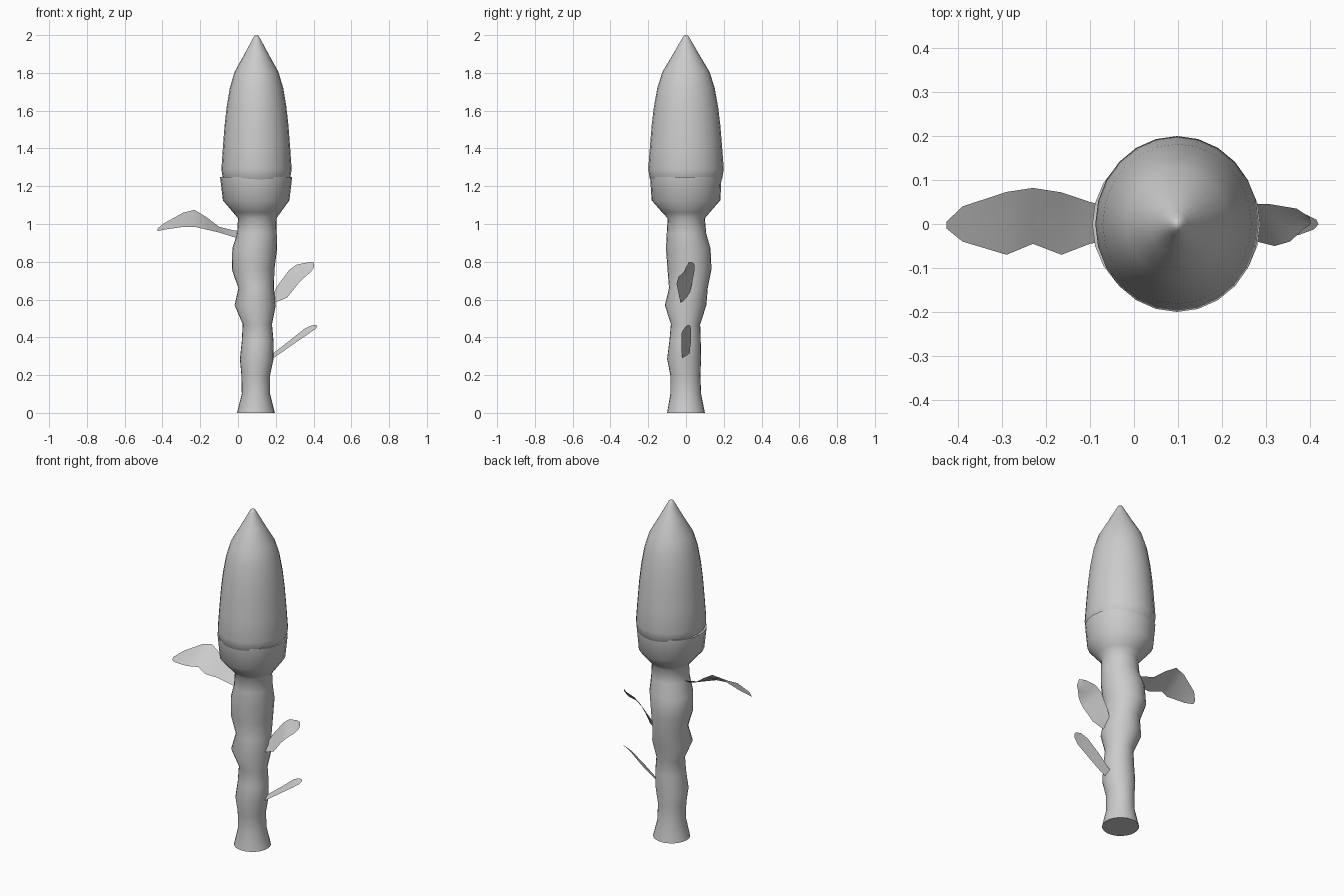
import bpy, bmesh, math

SIDES = 24


def finish(name, bm, angle, recalc=True):
    if recalc:
        bmesh.ops.recalc_face_normals(bm, faces=bm.faces[:])
    mesh = bpy.data.meshes.new(name)
    bm.to_mesh(mesh)
    bm.free()
    obj = bpy.data.objects.new(name, mesh)
    bpy.context.collection.objects.link(obj)
    bpy.ops.object.select_all(action='DESELECT')
    obj.select_set(True)
    bpy.context.view_layer.objects.active = obj
    bpy.ops.object.shade_smooth_by_angle(angle=math.radians(angle))
    return obj


def loft(name, rings, cap_start=False, cap_end=False):
    """Each ring is z, xmin, xmax, ymin, ymax."""
    bm = bmesh.new()
    loops = []
    for z, x0, x1, y0, y1 in rings:
        loops.append([bm.verts.new((
            (x0 + x1) / 2 + (x1 - x0) / 2 * math.cos(2 * math.pi * i / SIDES),
            (y0 + y1) / 2 + (y1 - y0) / 2 * math.sin(2 * math.pi * i / SIDES),
            z)) for i in range(SIDES)])
    for a, b in zip(loops, loops[1:]):
        for i in range(SIDES):
            j = (i + 1) % SIDES
            bm.faces.new((a[i], a[j], b[j], b[i]))
    if cap_start:
        bm.faces.new(loops[0])
    if cap_end:
        bm.faces.new(loops[-1])
    return finish(name, bm, 50)


def leaf(name, stations, sag=0.008):
    """Thin blade from pairs of back and front edge points, with a sunken midrib."""
    bm = bmesh.new()
    rows = []
    for back, front in stations:
        mid = [(p + q) / 2 for p, q in zip(back, front)]
        mid[2] -= sag
        rows.append([bm.verts.new(p) for p in (back, mid, front)])
    for a, b in zip(rows, rows[1:]):
        for i in range(2):
            bm.faces.new((a[i], a[i + 1], b[i + 1], b[i]))
    bm.normal_update()
    if sum(f.normal.z for f in bm.faces) < 0:
        bmesh.ops.reverse_faces(bm, faces=bm.faces[:])
    return finish(name, bm, 60, recalc=False)


# Knobbly stem flaring into the cup that holds the bud
loft("stem_and_cup", [
    (0.00, -0.005, 0.195, -0.10, 0.10),
    (0.10, 0.02, 0.17, -0.083, 0.08),
    (0.20, 0.018, 0.17, -0.083, 0.076),
    (0.285, 0.01, 0.188, -0.10, 0.08),
    (0.38, 0.02, 0.188, -0.088, 0.078),
    (0.47, 0.025, 0.18, -0.08, 0.075),
    (0.57, -0.018, 0.20, -0.112, 0.108),
    (0.66, 0.002, 0.19, -0.09, 0.115),
    (0.76, -0.033, 0.193, -0.098, 0.135),
    (0.87, -0.03, 0.207, -0.106, 0.13),
    (0.95, -0.005, 0.205, -0.102, 0.107),
    (1.03, 0.0, 0.203, -0.097, 0.10),
    (1.06, -0.025, 0.225, -0.125, 0.125),
    (1.125, -0.08, 0.272, -0.182, 0.182),
    (1.25, -0.095, 0.287, -0.19, 0.188),
    (1.25, -0.071, 0.267, -0.168, 0.168),
], cap_start=True)

# Pointed bud, slightly narrower from side to side
profile = [(0.168, 1.21), (0.192, 1.24), (0.20, 1.29), (0.191, 1.41),
           (0.182, 1.52), (0.170, 1.62), (0.152, 1.72), (0.125, 1.805),
           (0.068, 1.90), (0.025, 1.975), (0.013, 1.995), (0.004, 2.0)]
loft("bud", [(z, 0.098 - r * 0.93, 0.098 + r * 0.93, -r, r)
             for r, z in profile], cap_end=True)

# Large wavy leaf on the left
leaf("upper_left_leaf", [
    ((0.03, 0.03, 0.965), (0.03, -0.03, 0.91)),
    ((-0.02, 0.03, 0.965), (-0.02, -0.03, 0.93)),
    ((-0.10, 0.05, 0.985), (-0.10, -0.045, 0.955)),
    ((-0.165, 0.072, 1.035), (-0.165, -0.07, 0.97)),
    ((-0.23, 0.082, 1.075), (-0.23, -0.045, 0.985)),
    ((-0.29, 0.073, 1.06), (-0.29, -0.07, 0.985)),
    ((-0.39, 0.04, 1.005), (-0.39, -0.04, 0.97)),
    ((-0.427, 0.005, 0.975), (-0.427, -0.01, 0.962)),
], sag=0.0)

# Middle leaf on the right
leaf("middle_right_leaf", [
    ((0.17, 0.01, 0.60), (0.17, -0.025, 0.575)),
    ((0.21, 0.03, 0.675), (0.26, -0.035, 0.61)),
    ((0.27, 0.045, 0.755), (0.32, -0.05, 0.685)),
    ((0.31, 0.045, 0.785), (0.355, -0.04, 0.72)),
    ((0.37, 0.035, 0.797), (0.385, -0.012, 0.745)),
    ((0.40, 0.015, 0.80), (0.403, 0.0, 0.772)),
], sag=0.004)

# Small straight leaf low on the right
leaf("lower_right_leaf", [
    ((0.16, 0.015, 0.295), (0.165, -0.015, 0.275)),
    ((0.205, 0.02, 0.33), (0.21, -0.022, 0.305)),
    ((0.27, 0.027, 0.38), (0.285, -0.025, 0.358)),
    ((0.35, 0.027, 0.445), (0.375, -0.025, 0.42)),
    ((0.39, 0.022, 0.463), (0.41, -0.012, 0.445)),
    ((0.415, 0.01, 0.466), (0.42, 0.0, 0.458)),
], sag=0.0)
